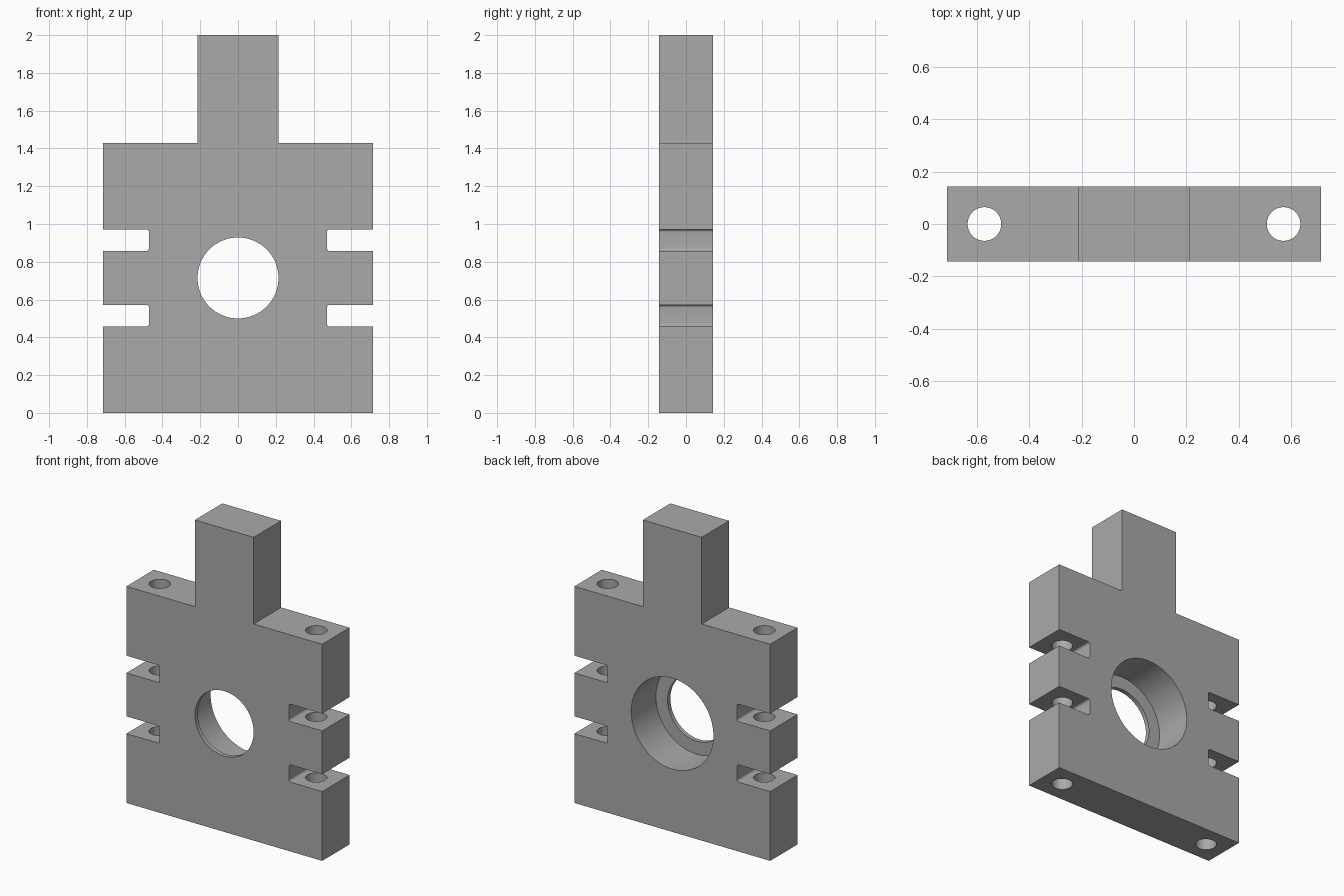
import bpy, bmesh
from math import radians
from mathutils import Vector

MM = 1 / 70                      # working unit: the block is 140 units tall
WIDTH, HEIGHT, DEPTH = 100, 100, 20
TAB_HALF, TAB_TOP = 15, 140
SLOT_END, SLOT_HEIGHT, SLOT_BOTTOMS = 33, 8, (32, 60)

if "Cube" in bpy.data.objects:
    bpy.data.objects.remove(bpy.data.objects["Cube"], do_unlink=True)

grey = bpy.data.materials.new("machined grey")
grey.use_nodes = True
colour = (0.4, 0.4, 0.4, 1)
grey.diffuse_color = colour
grey.node_tree.nodes["Principled BSDF"].inputs["Base Color"].default_value = colour


def fillet(x, z, dx, dz, radius=1, steps=5):
    """Rounded inner slot corner, from a wall along z to one along x or back."""
    start, end = Vector((x + dx[0], z + dx[1])), Vector((x + dz[0], z + dz[1]))
    centre = start + end - Vector((x, z))
    points = []
    for i in range(steps + 1):
        ray = start.lerp(end, i / steps) - centre
        points.append(tuple(centre + ray.normalized() * radius))
    return points


def cutter(name, location, radius, length, rotation=(0, 0, 0)):
    bpy.ops.mesh.primitive_cylinder_add(
        vertices=64, radius=radius * MM, depth=length * MM,
        location=Vector(location) * MM, rotation=rotation)
    tool = bpy.context.object
    tool.name = name
    tool.hide_render = True
    return tool


# Right half of the outline, from the bottom up, then mirrored
half = WIDTH / 2
outline = [(half, 0)]
for low in SLOT_BOTTOMS:
    high = low + SLOT_HEIGHT
    outline.append((half, low))
    outline += fillet(SLOT_END, low, (1, 0), (0, 1))
    outline += fillet(SLOT_END, high, (0, -1), (1, 0))
    outline.append((half, high))
outline += [(half, HEIGHT), (TAB_HALF, HEIGHT), (TAB_HALF, TAB_TOP)]
outline += [(-x, z) for x, z in reversed(outline)]

# Slotted block with its upright tab
bm = bmesh.new()
face = bm.faces.new([bm.verts.new((x * MM, -DEPTH / 2 * MM, z * MM)) for x, z in outline])
sweep = bmesh.ops.extrude_face_region(bm, geom=[face])
bmesh.ops.translate(bm, vec=(0, DEPTH * MM, 0),
                    verts=[v for v in sweep["geom"] if isinstance(v, bmesh.types.BMVert)])
bmesh.ops.recalc_face_normals(bm, faces=bm.faces)
mesh = bpy.data.meshes.new("slotted_block")
bm.to_mesh(mesh)
bm.free()
mesh.materials.append(grey)
block = bpy.data.objects.new("slotted_block", mesh)
bpy.context.collection.objects.link(block)

# Front opening, wider bore from the back leaving a thin lip, and two bolt holes
across = (radians(90), 0, 0)
tools = [cutter("front_opening", (0, 0, 50), 15, 30, across),
         cutter("rear_bore", (0, 7, 50), 21, 30, across)]
tools += [cutter("bolt_hole", (side * 40, 0, 50), 4.5, 120) for side in (-1, 1)]

bpy.ops.object.select_all(action="DESELECT")
bpy.context.view_layer.objects.active = block
block.select_set(True)
for tool in tools:
    cut = block.modifiers.new(tool.name, "BOOLEAN")
    cut.operation = "DIFFERENCE"
    cut.solver = "EXACT"
    cut.object = tool
    bpy.ops.object.modifier_apply(modifier=cut.name)
    bpy.data.objects.remove(tool, do_unlink=True)

bpy.ops.object.shade_smooth_by_angle(angle=radians(30))
